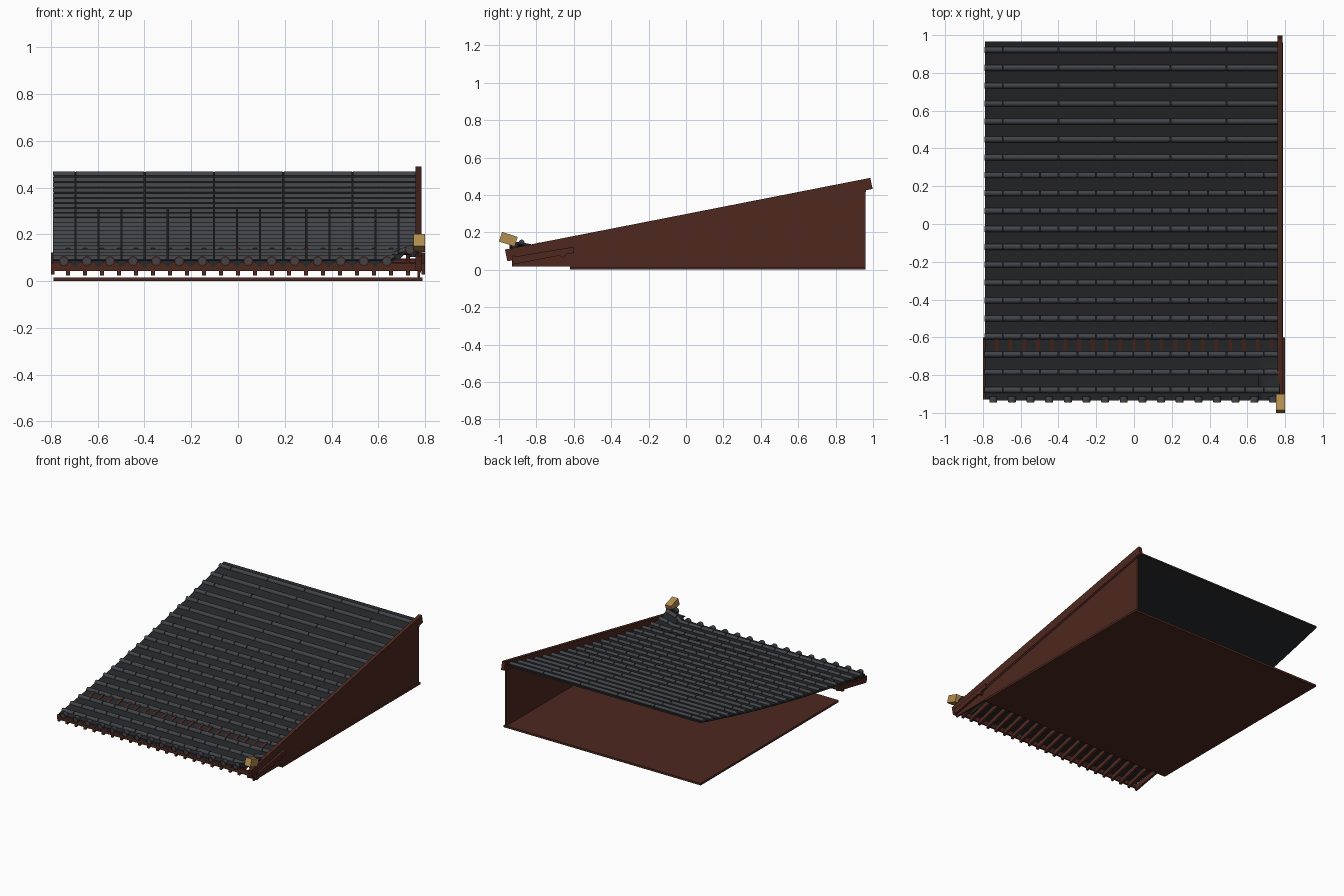
import bpy, bmesh, math
from mathutils import Matrix, Vector

if "Cube" in bpy.data.objects:
    bpy.data.objects.remove(bpy.data.objects["Cube"])

def mat(name, c):
    m = bpy.data.materials.new(name)
    m.diffuse_color = (*c, 1)
    m.use_nodes = True
    m.node_tree.nodes["Principled BSDF"].inputs["Base Color"].default_value = m.diffuse_color
    return m

TILE = mat("tile_grey", (0.052, 0.056, 0.066))
DARK = mat("tile_dark", (0.020, 0.021, 0.023))
WOOD = mat("red_wood", (0.075, 0.021, 0.014))
GOLD = mat("gold", (0.45, 0.27, 0.08))

def clamp(v):
    return max(0.0, min(1.0, v))

# roof surface: gently sagging slope with one upswept front corner
def roof_z(x, y):
    t = (y + 0.925) / 1.89
    lift = 0.06 * clamp((x - 0.66) / 0.11) ** 0.5 * clamp((-0.6 - y) / 0.3) ** 2
    return 0.088 + 0.378 * t - 0.12 * t * (1 - t) + lift

def finish(name, bm, material, smooth=False):
    bmesh.ops.recalc_face_normals(bm, faces=bm.faces)
    me = bpy.data.meshes.new(name)
    bm.to_mesh(me)
    bm.free()
    me.materials.append(material)
    ob = bpy.data.objects.new(name, me)
    bpy.context.collection.objects.link(ob)
    if smooth:
        bpy.ops.object.select_all(action='DESELECT')
        ob.select_set(True)
        bpy.context.view_layer.objects.active = ob
        bpy.ops.object.shade_smooth_by_angle(angle=math.radians(40))
    return ob

def add_box(bm, c, s, rx=0.0):
    m = Matrix.Translation(c) @ Matrix.Rotation(rx, 4, 'X') @ Matrix.Diagonal((*s, 1))
    bmesh.ops.create_cube(bm, size=1, matrix=m)

def add_cyl(bm, c, r, depth, rot, seg=16):
    bmesh.ops.create_cone(bm, cap_ends=True, segments=seg, radius1=r, radius2=r,
                          depth=depth, matrix=Matrix.Translation(c) @ rot)

# join a list of equal-length closed rings into a capped solid
def loft(bm, rings):
    vs = [[bm.verts.new(p) for p in ring] for ring in rings]
    n = len(vs[0])
    for a, b in zip(vs, vs[1:]):
        for i in range(n):
            j = (i + 1) % n
            bm.faces.new((a[i], a[j], b[j], b[i]))
    bm.faces.new(vs[0])
    bm.faces.new(vs[-1])

# side outline in (y, z) swept across x
def side_prism(bm, pts, x0, x1):
    loft(bm, [[(x, y, z) for y, z in pts] for x in (x0, x1)])

RX = Matrix.Rotation(math.pi / 2, 4, 'X')
RY = Matrix.Rotation(math.pi / 2, 4, 'Y')

# roof sheet
bm = bmesh.new()
xs = [-0.79, 0.0, 0.6, 0.66, 0.675, 0.69, 0.71, 0.74, 0.772]
ys = [-0.925 + 1.89 * i / 40 for i in range(41)]
loft(bm, [[(x, y, roof_z(x, y)) for y in ys] +
          [(x, y, roof_z(x, y) - 0.012) for y in reversed(ys)] for x in xs])
finish("roof_sheet", bm, DARK)

# rows of half-round cover tiles
bm = bmesh.new()
for row in range(20):
    y = 0.922 - 0.0948 * row
    step = 0.0987 * (3 if row < 7 else 1)
    cuts = [-0.793] + [-0.695 + step * i for i in range(15) if -0.695 + step * i < 0.75] + [0.772]
    for a, b in zip(cuts, cuts[1:]):
        rings = []
        for k in range(4):
            x = a + 0.0025 + (b - a - 0.005) * k / 3
            rings.append([(x, y + 0.016 * math.cos(math.pi * i / 8),
                           roof_z(x, y) - 0.003 + 0.018 * math.sin(math.pi * i / 8))
                          for i in range(9)])
        loft(bm, rings)
finish("cover_tiles", bm, TILE, True)

# round eave end tiles, their rims, and the pendants between them
discs, rims, pend = bmesh.new(), bmesh.new(), bmesh.new()
for i in range(16):
    x = -0.745 + 0.0987 * i
    z = roof_z(x, -0.925) - 0.003
    add_cyl(discs, (x, -0.927, z), 0.021, 0.03, RX)
    for k in range(16):
        a = [2 * math.pi * (k + d) / 16 for d in (0, 1)]
        loft(rims, [[(x + r * math.cos(t), yy, z + r * math.sin(t))
                     for r, yy in ((0.015, -0.941), (0.019, -0.941), (0.019, -0.945), (0.015, -0.945))]
                    for t in a])
    if i < 15:
        xm = x + 0.049
        zm = roof_z(xm, -0.925)
        loft(pend, [[(xm - 0.028, yy, zm), (xm + 0.028, yy, zm), (xm, yy, zm - 0.03)]
                    for yy in (-0.934, -0.922)])
finish("eave_end_tiles", discs, TILE, True)
finish("eave_tile_rims", rims, WOOD)
finish("eave_pendants", pend, DARK)

# rafters, edge rafters, fascia and purlin under the eave
bm = bmesh.new()
for i in range(21):
    x = -0.727 + 0.0727 * i
    side_prism(bm, [(-0.925, 0.025), (-0.605, 0.108), (-0.605, 0.143), (-0.925, 0.056)],
               x - 0.009, x + 0.009)
finish("rafters", bm, WOOD)
bm = bmesh.new()
for s in (-1, 1):
    side_prism(bm, [(-0.925, 0.028), (-0.6, 0.09), (-0.6, 0.122), (-0.925, 0.068)],
               s * 0.785, s * 0.8)
finish("edge_rafters", bm, WOOD)
bm = bmesh.new()
add_box(bm, (0, -0.922, 0.06), (1.6, 0.012, 0.034))
finish("fascia_board", bm, WOOD)
bm = bmesh.new()
add_cyl(bm, (0, -0.66, 0.08), 0.016, 1.6, RY, 8)
finish("purlin", bm, WOOD)

# floor board
bm = bmesh.new()
add_box(bm, (0, 0.17, 0.0075), (1.58, 1.58, 0.015))
finish("floor_board", bm, WOOD)

# gable wall on the right side
bm = bmesh.new()
side_prism(bm, [(-0.93, 0.018), (-0.62, 0.018), (-0.62, 0.008), (0.96, 0.008),
                (0.96, 0.435), (-0.93, 0.062)], 0.768, 0.779)
finish("gable_wall", bm, WOOD)

# sloping bargeboard with a thin lower trim
bm = bmesh.new()
side_prism(bm, [(-0.955, 0.045), (0.998, 0.432), (0.985, 0.491), (-0.968, 0.108)], 0.76, 0.785)
finish("bargeboard", bm, WOOD)
bm = bmesh.new()
side_prism(bm, [(-0.93, 0.036), (0.962, 0.415), (0.962, 0.428), (-0.93, 0.052)], 0.768, 0.782)
finish("bargeboard_trim", bm, WOOD)

# gold corner ornament on a dark neck
bm = bmesh.new()
add_box(bm, (0.775, -0.95, 0.163), (0.048, 0.088, 0.054), math.radians(-18))
finish("corner_ornament", bm, GOLD)
bm = bmesh.new()
add_cyl(bm, (0.752, -0.915, 0.125), 0.02, 0.045, Matrix.Identity(4))
finish("ornament_neck", bm, DARK, True)
